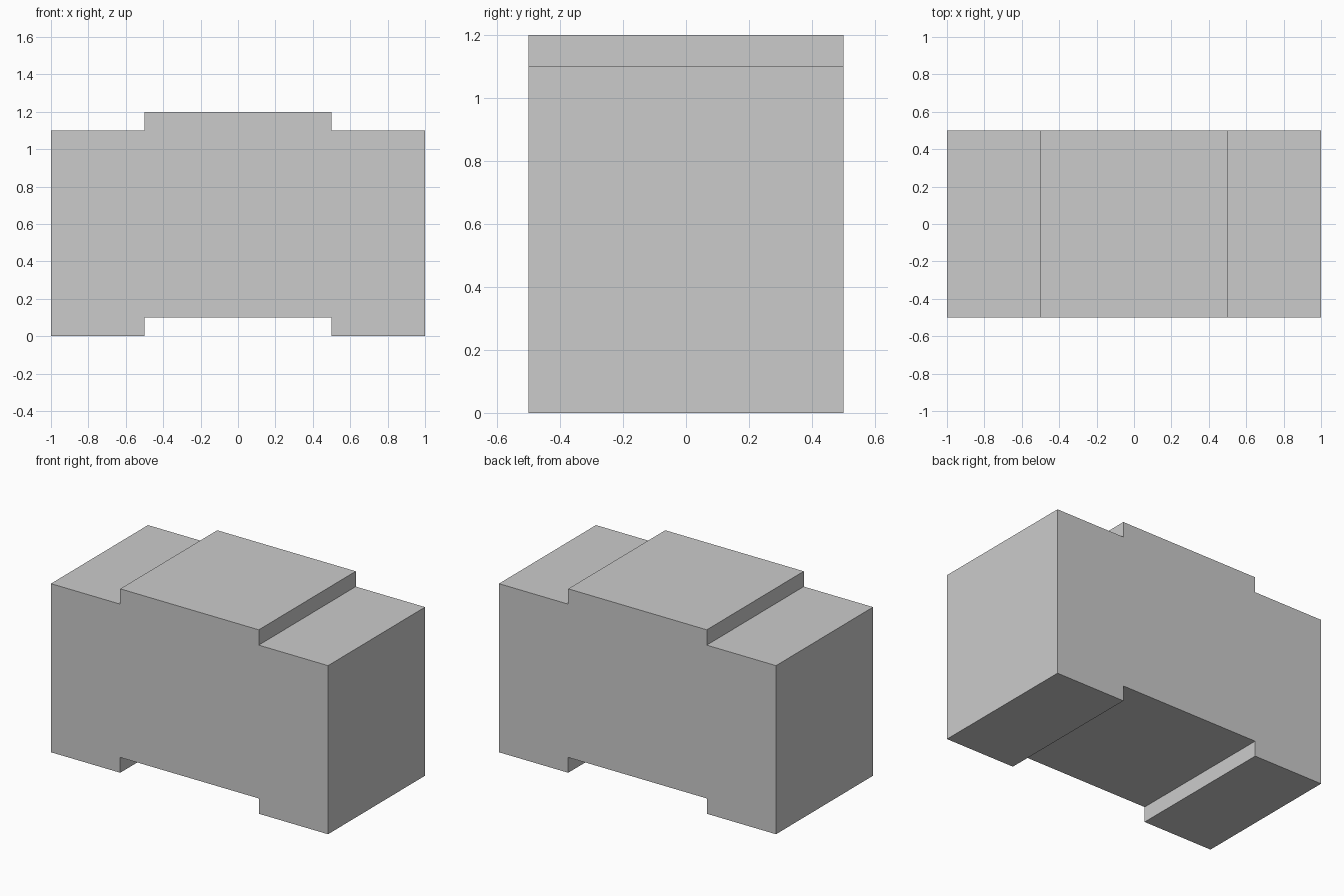
import bpy
import bmesh

if "Cube" in bpy.data.objects:
    bpy.data.objects.remove(bpy.data.objects["Cube"])

DEPTH = 1.0

# Stepped front outline: raised middle on top, matching recess underneath
right_half = [(0.5, 0.1), (0.5, 0.0), (1.0, 0.0), (1.0, 1.1), (0.5, 1.1), (0.5, 1.2)]
outline = right_half + [(-x, z) for x, z in reversed(right_half)]

# Extrude the outline from front to back
bm = bmesh.new()
face = bm.faces.new([bm.verts.new((x, -DEPTH / 2, z)) for x, z in outline])
result = bmesh.ops.extrude_face_region(bm, geom=[face])
back_verts = [g for g in result["geom"] if isinstance(g, bmesh.types.BMVert)]
bmesh.ops.translate(bm, verts=back_verts, vec=(0, DEPTH, 0))
bmesh.ops.recalc_face_normals(bm, faces=bm.faces)

# Stacking block
mesh = bpy.data.meshes.new("stepped_block")
bm.to_mesh(mesh)
bm.free()
bpy.context.collection.objects.link(bpy.data.objects.new("stepped_block", mesh))
